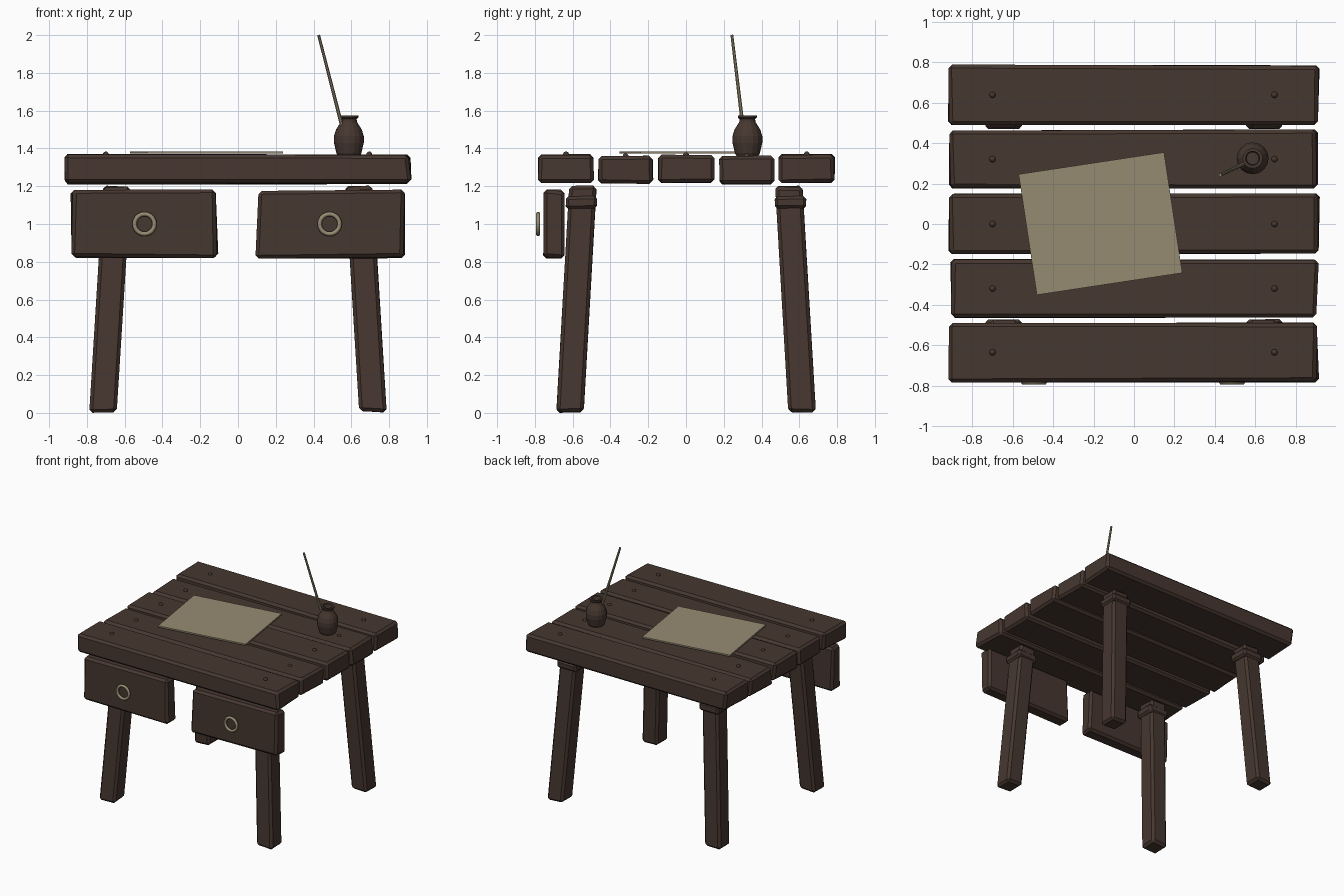
import bpy, bmesh, math, random
from mathutils import Vector, Matrix

if "Cube" in bpy.data.objects:
    bpy.data.objects.remove(bpy.data.objects["Cube"])

random.seed(4)


def material(name, rgb):
    m = bpy.data.materials.new(name)
    m.diffuse_color = (*rgb, 1)
    m.use_nodes = True
    m.node_tree.nodes["Principled BSDF"].inputs["Base Color"].default_value = m.diffuse_color
    return m


WOOD = material("dark wood", (0.062, 0.038, 0.029))
PALE = material("parchment tan", (0.305, 0.258, 0.171))


def finish(bm, name, mat, smooth=False):
    bmesh.ops.recalc_face_normals(bm, faces=bm.faces)
    me = bpy.data.meshes.new(name)
    bm.to_mesh(me)
    bm.free()
    me.materials.append(mat)
    for p in me.polygons:
        p.use_smooth = smooth
    ob = bpy.data.objects.new(name, me)
    bpy.context.collection.objects.link(ob)
    return ob


def block(name, lo, hi, mat=WOOD, bevel=0.018, jitter=(0, 0, 0), shear=(0, 0)):
    """Bevelled box; jitter roughens corners, shear leans it (dx, dy per unit z)."""
    bm = bmesh.new()
    bmesh.ops.create_cube(bm, size=1)
    for v in bm.verts:
        for i in range(3):
            inward = random.uniform(0, jitter[i]) * (-1 if v.co[i] > 0 else 1)
            v.co[i] = lo[i] + (v.co[i] + 0.5) * (hi[i] - lo[i]) + inward
        dz = v.co.z - lo[2]
        v.co.x += shear[0] * dz
        v.co.y += shear[1] * dz
    if bevel:
        bmesh.ops.bevel(bm, geom=bm.edges[:], offset=bevel, segments=1,
                        affect='EDGES', profile=0.5)
    return finish(bm, name, mat)


def lathe(name, profile, centre, n, mat):
    """Spin (radius, z) points around a vertical axis."""
    bm = bmesh.new()
    rings = [[bm.verts.new((centre[0] + r * math.cos(2 * math.pi * k / n),
                            centre[1] + r * math.sin(2 * math.pi * k / n), z))
              for k in range(n)] for r, z in profile]
    for a, b in zip(rings, rings[1:]):
        for k in range(n):
            j = (k + 1) % n
            bm.faces.new((a[k], a[j], b[j], b[k]))
    bm.faces.new(rings[0])
    bm.faces.new(rings[-1])
    return finish(bm, name, mat)


# table top planks with two nails each
planks = [(-0.785, -0.485, 1.215, 1.372), (-0.467, -0.172, 1.21, 1.362),
          (-0.153, 0.153, 1.215, 1.368), (0.172, 0.47, 1.208, 1.362),
          (0.488, 0.79, 1.215, 1.372)]
for y0, y1, z0, z1 in planks:
    block("top_plank", (-0.923, y0, z0), (0.923, y1, z1), jitter=(0.025, 0.008, 0.008))
    for x in (-0.70, 0.695):
        bm = bmesh.new()
        bmesh.ops.create_uvsphere(bm, u_segments=10, v_segments=6, radius=0.016,
                                  matrix=Matrix.Translation((x, (y0 + y1) / 2, z1 - 0.004)))
        finish(bm, "nail", WOOD, True)

# splayed legs with a collar near the top
for sx in (-1, 1):
    for sy in (-1, 1):
        cx, cy = sx * 0.715, sy * 0.615
        lean = (-sx * 0.062, -sy * 0.058)
        block("leg", (cx - 0.074, cy - 0.074, 0.0), (cx + 0.074, cy + 0.074, 1.205),
              jitter=(0.004, 0.004, 0.012), shear=lean)
        tx, ty = sx * 0.645, sy * 0.553
        block("leg_collar", (tx - 0.092, ty - 0.086, 1.078), (tx + 0.092, ty + 0.086, 1.15),
              bevel=0.015, jitter=(0.006, 0.006, 0.006))

# drawer fronts with ring pulls
for name, x0, x1, rx in (("left", -0.89, -0.10, -0.495), ("right", 0.09, 0.887, 0.485)):
    block(name + "_drawer_front", (x0, -0.757, 0.813), (x1, -0.642, 1.186),
          jitter=(0.02, 0.004, 0.014))
    bm = bmesh.new()
    n, m = 20, 6
    ring = [[bm.verts.new((rx + (0.053 + 0.012 * math.cos(b)) * math.cos(a),
                           -0.783 + 0.012 * math.sin(b),
                           1.0 + (0.053 + 0.012 * math.cos(b)) * math.sin(a)))
             for b in [2 * math.pi * j / m for j in range(m)]]
            for a in [2 * math.pi * i / n for i in range(n)]]
    for i in range(n):
        for j in range(m):
            p, q, k = ring[i], ring[(i + 1) % n], (j + 1) % m
            bm.faces.new((p[j], q[j], q[k], p[k]))
    finish(bm, name + "_ring_pull", PALE, True)

# sheet of paper
sheet = block("paper", (-0.364, -0.302, -0.006), (0.364, 0.302, 0.006), PALE, bevel=0)
sheet.location = (-0.166, 0.002, 1.379)
sheet.rotation_euler.z = math.radians(8.6)

# ink pot with hollow neck
lathe("ink_pot", [(0.058, 1.36), (0.066, 1.375), (0.079, 1.43), (0.079, 1.465),
                  (0.068, 1.50), (0.043, 1.54), (0.041, 1.555), (0.050, 1.563),
                  (0.050, 1.575), (0.035, 1.575), (0.030, 1.545), (0.030, 1.50)],
      (0.587, 0.325), 16, WOOD)

# quill leaning in the pot
a, b = Vector((0.578, 0.314, 1.41)), Vector((0.427, 0.243, 2.0))
d = b - a
bm = bmesh.new()
bmesh.ops.create_cone(bm, cap_ends=True, segments=8, radius1=0.011, radius2=0.008,
                      depth=d.length,
                      matrix=Matrix.Translation((a + b) / 2) @ d.to_track_quat('Z', 'Y').to_matrix().to_4x4())
finish(bm, "quill", PALE)
